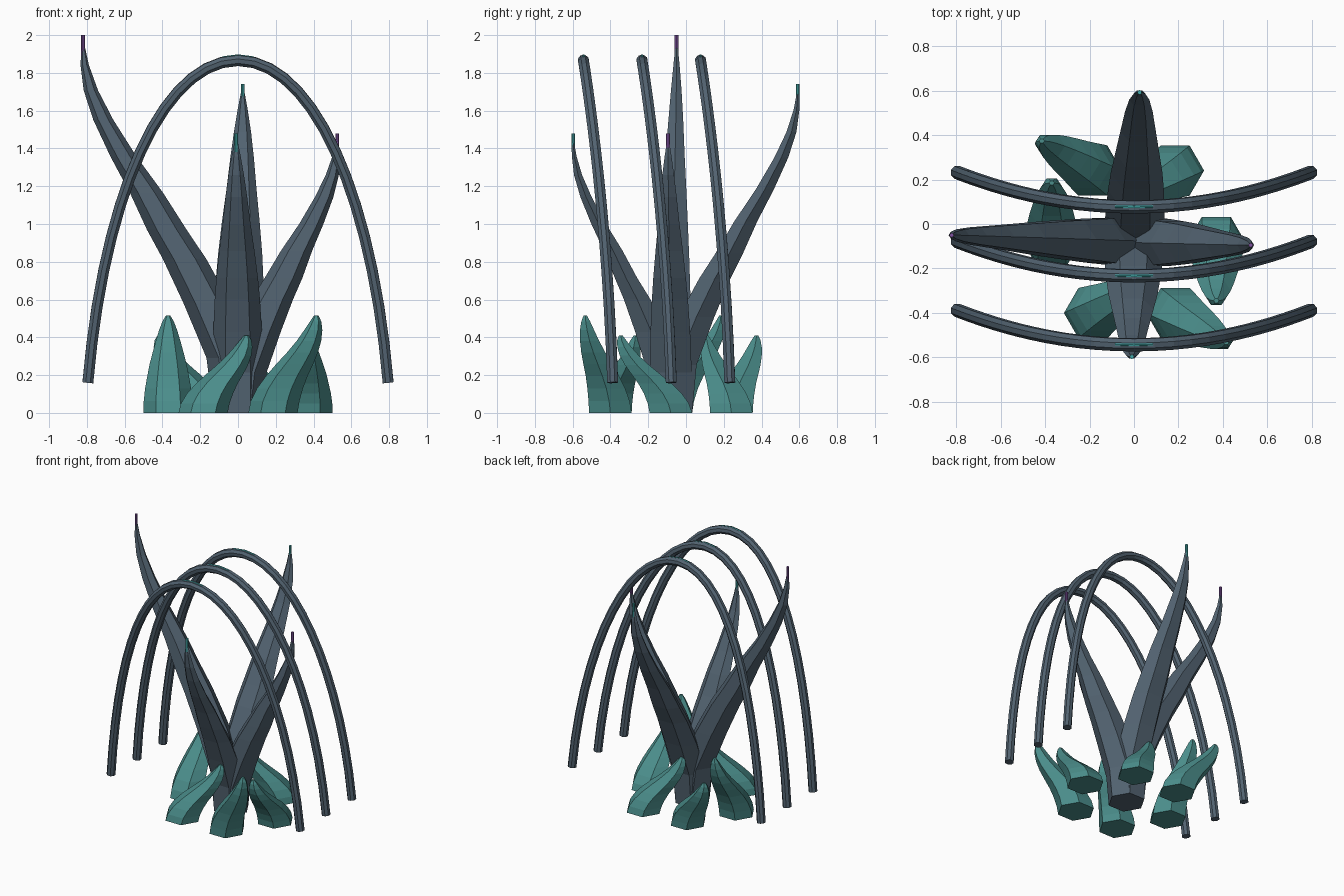
import bpy, bmesh
from math import cos, sin, radians
from mathutils import Vector

cube = bpy.data.objects.get("Cube")
if cube:
    bpy.data.objects.remove(cube)


def make_material(name, colour):
    mat = bpy.data.materials.new(name)
    mat.use_nodes = True
    mat.diffuse_color = (*colour, 1)
    mat.node_tree.nodes["Principled BSDF"].inputs["Base Color"].default_value = (*colour, 1)
    return mat


slate = make_material("slate", (0.085, 0.125, 0.165))
teal = make_material("teal", (0.07, 0.27, 0.26))
bright_teal = make_material("bright teal", (0.06, 0.42, 0.42))
purple = make_material("purple", (0.22, 0.09, 0.36))


def add_mesh(name, mesh, mat):
    mesh.materials.clear()
    mesh.materials.append(mat)
    obj = bpy.data.objects.new(name, mesh)
    bpy.context.collection.objects.link(obj)
    return obj


def horn(name, base, tip, profile, width, squash, mat):
    """Leaning six-sided horn; profile rows are height share, lean share, radius."""
    bm = bmesh.new()
    base, tip = Vector(base), Vector(tip)
    rings = []
    for height, lean, radius in profile:
        centre = base.lerp(tip, lean)
        centre.z = tip.z * height
        depth = radius * (1 + (squash - 1) * min(1, height * 2))
        grow = 1 + (width - 1) * height
        rings.append([bm.verts.new(centre + Vector((
            radius * grow * cos(radians(60 * i)), depth * sin(radians(60 * i)), 0)))
            for i in range(6)])
    for low, high in zip(rings, rings[1:]):
        for i in range(6):
            j = (i + 1) % 6
            bm.faces.new((low[i], low[j], high[j], high[i]))
    bm.faces.new(rings[0][::-1])
    bm.faces.new(rings[-1])
    mesh = bpy.data.meshes.new(name)
    bm.to_mesh(mesh)
    bm.free()
    return add_mesh(name, mesh, mat)


def tube(name, points, radius, mat):
    """Eight-sided tube along a path, turned into a mesh."""
    curve = bpy.data.curves.new(name + "_path", "CURVE")
    curve.dimensions = "3D"
    curve.bevel_depth = radius
    curve.bevel_resolution = 2
    curve.use_fill_caps = True
    spline = curve.splines.new("POLY")
    spline.points.add(len(points) - 1)
    for point, co in zip(spline.points, points):
        point.co = (*co, 1)
    helper = bpy.data.objects.new(name + "_helper", curve)
    bpy.context.collection.objects.link(helper)
    graph = bpy.context.evaluated_depsgraph_get()
    mesh = bpy.data.meshes.new_from_object(helper.evaluated_get(graph))
    bpy.data.objects.remove(helper)
    for face in mesh.polygons:
        face.use_smooth = False
    return add_mesh(name, mesh, mat)


# Four tall spikes fanning out from a shared foot, each with a thin glowing tip
spike_profile = [
    (0, 0, .13), (.15, .045, .13), (.3, .2, .125), (.42, .345, .115),
    (.5, .46, .105), (.6, .59, .088), (.7, .74, .069), (.8, .87, .053),
    (.88, .95, .038), (.95, .99, .022), (1, 1, .009)]
foot = (0, -.08, 0)
spikes = [
    ("right_spike", (-.82, -.05, 1.94), 1.0, .85, 2.0, purple),
    ("left_spike", (.525, -.095, 1.43), .9, .95, 1.48, purple),
    ("back_spike", (.025, .592, 1.69), 1.22, .8, 1.74, bright_teal),
    ("front_spike", (-.01, -.597, 1.43), 1.1, .65, 1.48, bright_teal)]
for name, tip, width, squash, top, glow in spikes:
    horn(name, foot, tip, spike_profile, width, squash, slate)
    tube(name + "_tip", [(tip[0], tip[1], tip[2] - .05), (tip[0], tip[1], top)], .01, glow)

# Ring of six curled leaves around the foot
leaf_profile = [
    (0, 0, .13), (.12, .05, .129), (.25, .16, .122), (.38, .32, .11),
    (.5, .5, .098), (.62, .68, .082), (.74, .83, .065), (.85, .93, .048),
    (.94, .985, .03), (1, 1, .012)]
for k in range(6):
    angle = radians(60 * k)
    lean = radians(270 - 60 * k)
    base = Vector((.37 * cos(angle), .37 * sin(angle) - .08, 0))
    height = .515 if k in (3, 5) else .41
    tip = base + Vector((.265 * cos(lean), .265 * sin(lean), height))
    horn(f"leaf_{k + 1}", base, tip, leaf_profile, 1, .9, teal)


# Three bowed arches, each with a thin bright seam on its crown
def arch_half(y, steps=14):
    ends = [Vector(p) for p in ((.795, .16), (.71, 1.15), (.40, 1.866), (0, 1.866))]
    points = []
    for i in range(steps + 1):
        t = i / steps
        s = 1 - t
        x, z = (ends[0] * s**3 + ends[1] * 3 * s * s * t
                + ends[2] * 3 * s * t * t + ends[3] * t**3)
        points.append(Vector((x, y + .155 * (x / .795)**2, z)))
    return points


for name, y in (("front_arch", -.543), ("middle_arch", -.233), ("back_arch", .077)):
    half = arch_half(y)
    path = half + [Vector((-p.x, p.y, p.z)) for p in half[-2::-1]]
    tube(name, path, .031, slate)
    seam = [p + Vector((0, 0, .025)) for p in path if abs(p.x) < .16]
    tube(name + "_seam", seam, .007, bright_teal)
